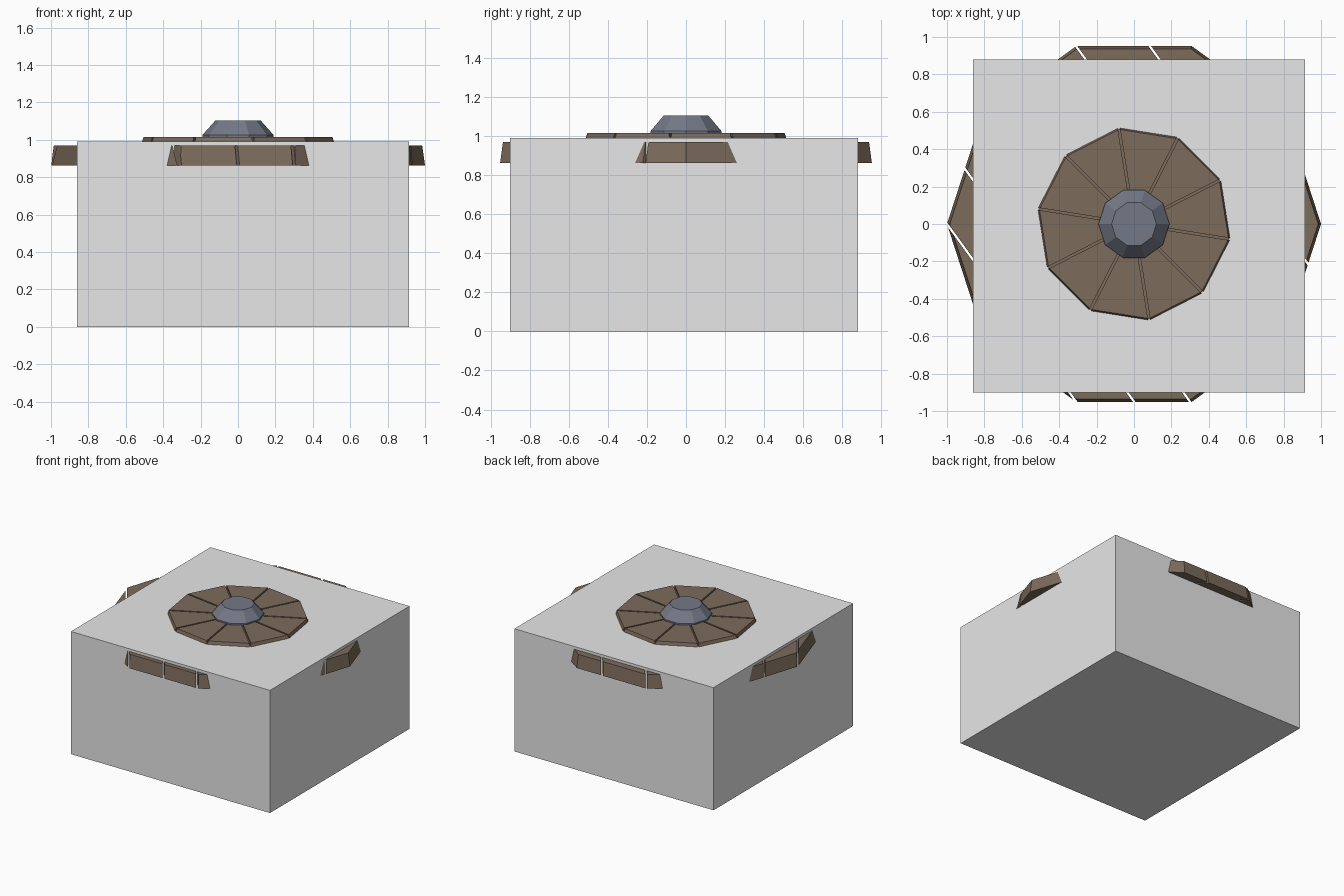
import bpy, bmesh, math
from mathutils import Vector

if "Cube" in bpy.data.objects:
    bpy.data.objects.remove(bpy.data.objects["Cube"])


def mat(name, col):
    m = bpy.data.materials.new(name)
    m.diffuse_color = (*col, 1)
    m.use_nodes = True
    m.node_tree.nodes["Principled BSDF"].inputs["Base Color"].default_value = m.diffuse_color
    return m


GREY = mat("pale_grey", (0.8, 0.8, 0.8))
WOOD = mat("brown_wood", (0.2, 0.145, 0.105))
METAL = mat("blue_grey_metal", (0.17, 0.19, 0.24))


def finish(name, bm, material):
    bmesh.ops.recalc_face_normals(bm, faces=bm.faces)
    me = bpy.data.meshes.new(name)
    bm.to_mesh(me)
    bm.free()
    me.materials.append(material)
    ob = bpy.data.objects.new(name, me)
    bpy.context.collection.objects.link(ob)
    return ob


def loft(bm, rings):
    """Ten-sided stack of (radius, z, start angle) rings, closed at both ends."""
    loops = []
    for r, z, a0 in rings:
        loops.append([bm.verts.new((r * math.cos(a0 + math.radians(36 * i)),
                                    r * math.sin(a0 + math.radians(36 * i)), z)) for i in range(10)])
    bm.faces.new(loops[0])
    bm.faces.new(loops[-1])
    for lo, hi in zip(loops, loops[1:]):
        for i in range(10):
            j = (i + 1) % 10
            bm.faces.new((lo[i], lo[j], hi[j], hi[i]))


def cut(bm, co, no):
    """Remove everything on the side the normal points to and cap the cut."""
    res = bmesh.ops.bisect_plane(bm, geom=bm.verts[:] + bm.edges[:] + bm.faces[:],
                                 plane_co=co, plane_no=no, clear_outer=True)
    edges = [e for e in res["geom_cut"] if isinstance(e, bmesh.types.BMEdge)]
    if edges:
        bmesh.ops.contextual_create(bm, geom=edges)


# Block
bm = bmesh.new()
bmesh.ops.create_cube(bm, size=1)
for v in bm.verts:
    v.co = Vector((0.027 + v.co.x * 1.777, -0.01 + v.co.y * 1.78, 0.495 + v.co.z * 0.99))
finish("block", bm, GREY)

# Ten-sided board sawn into parallel planks
n = Vector((math.cos(math.radians(36)), math.sin(math.radians(36)), 0))
seams = [-1.1, -0.809, -0.558, -0.316, 0, 0.308, 0.627, 1.1]
gap = 0.006
for k, (a, b) in enumerate(zip(seams, seams[1:])):
    bm = bmesh.new()
    loft(bm, [(1.0, 0.862, 0), (0.985, 0.968, 0)])
    cut(bm, n * (b - gap), n)
    cut(bm, n * (a + gap), -n)
    finish(f"plank_{k + 1}", bm, WOOD)

# Raised disc: thin base with ten wedges
TURN = math.radians(-9)
bm = bmesh.new()
loft(bm, [(0.515, 0.98, TURN), (0.512, 0.998, TURN)])
finish("disc_base", bm, WOOD)
for k in range(10):
    bm = bmesh.new()
    loft(bm, [(0.522, 0.985, TURN), (0.512, 1.015, TURN)])
    for ang, s in ((TURN + math.radians(36 * k), 1), (TURN + math.radians(36 * (k + 1)), -1)):
        side = Vector((math.sin(ang), -math.cos(ang), 0)) * s
        cut(bm, -side * 0.006, side)
    finish(f"wedge_{k + 1}", bm, WOOD)

# Metal boss
bm = bmesh.new()
loft(bm, [(0.19, 1.0, 0), (0.19, 1.026, 0), (0.12, 1.104, 0)])
finish("boss", bm, METAL)
